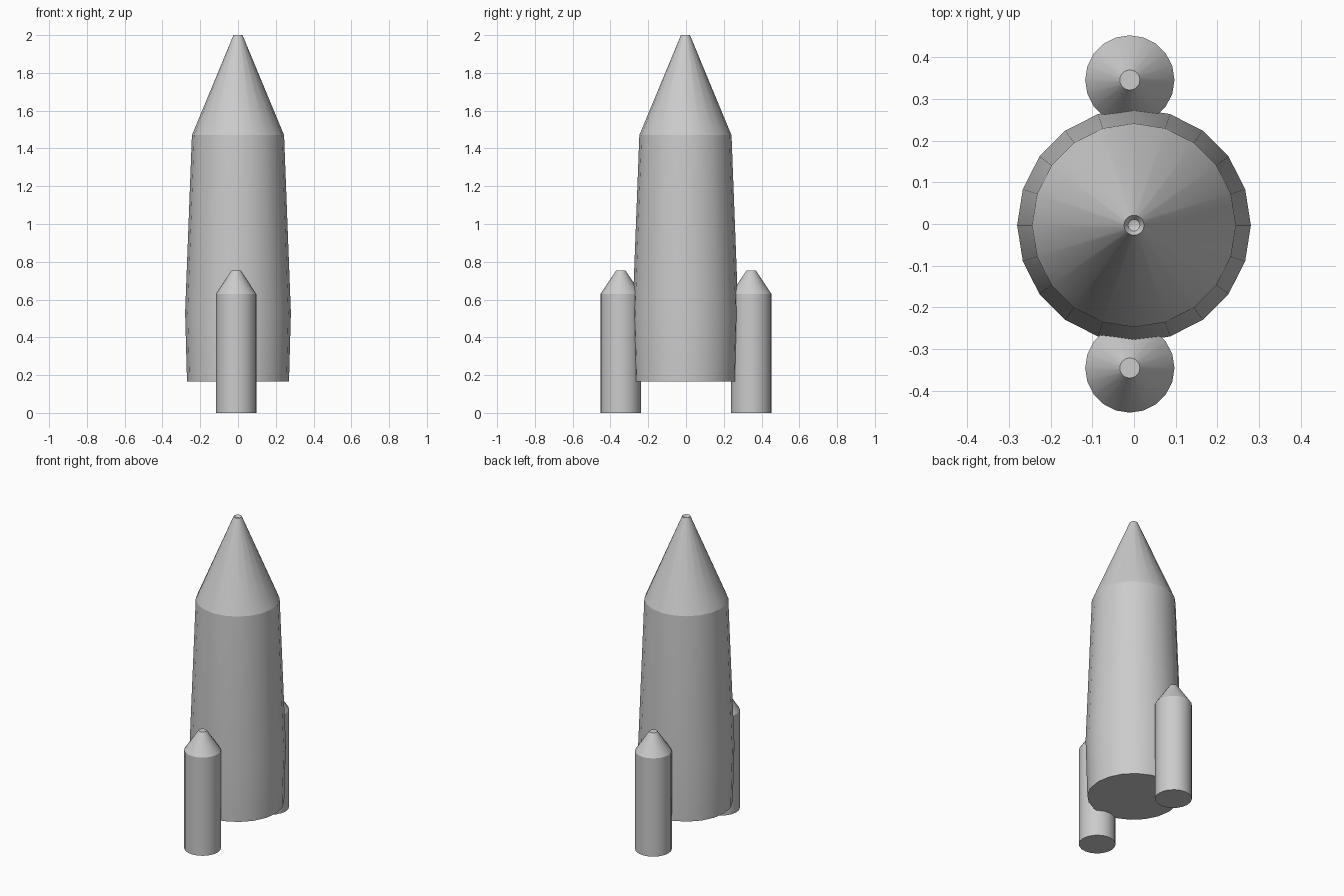
import bpy, bmesh
from math import cos, sin, tau, radians

if "Cube" in bpy.data.objects:
    bpy.data.objects.remove(bpy.data.objects["Cube"])

SIDES = 20


def lathe(name, profile, cx, cy):
    """Revolve (radius, z) points around a vertical axis; radius 0 makes a pole."""
    bm = bmesh.new()
    rings = []
    for r, z in profile:
        n = SIDES if r > 0 else 1
        rings.append([bm.verts.new((cx + r * cos(tau * i / SIDES),
                                    cy + r * sin(tau * i / SIDES), z)) for i in range(n)])
    for a, b in zip(rings, rings[1:]):
        for i in range(SIDES):
            j = (i + 1) % SIDES
            if len(b) == 1:
                bm.faces.new((a[i], a[j], b[0]))
            else:
                bm.faces.new((a[i], a[j], b[j], b[i]))
    # flat caps on open ends
    bm.faces.new(rings[0][::-1])
    if len(rings[-1]) > 1:
        bm.faces.new(rings[-1])
    bmesh.ops.recalc_face_normals(bm, faces=bm.faces)
    mesh = bpy.data.meshes.new(name)
    bm.to_mesh(mesh)
    bm.free()
    obj = bpy.data.objects.new(name, mesh)
    bpy.context.collection.objects.link(obj)
    bpy.ops.object.select_all(action='DESELECT')
    obj.select_set(True)
    bpy.context.view_layer.objects.active = obj
    bpy.ops.object.shade_smooth_by_angle(angle=radians(19))
    return obj


# Main hull: slightly bulged body, conical nose, small dished tip
lathe("rocket_body", [(0.27, 0.165), (0.28, 0.53), (0.244, 1.47), (0.024, 2.0),
                      (0.014, 1.985), (0, 1.98)], 0, -0.003)

# Two side boosters with blunt cone tips
for side, y in (("front", -0.345), ("back", 0.345)):
    lathe(side + "_booster", [(0.107, 0), (0.107, 0.63), (0.024, 0.755)], -0.01, y)
